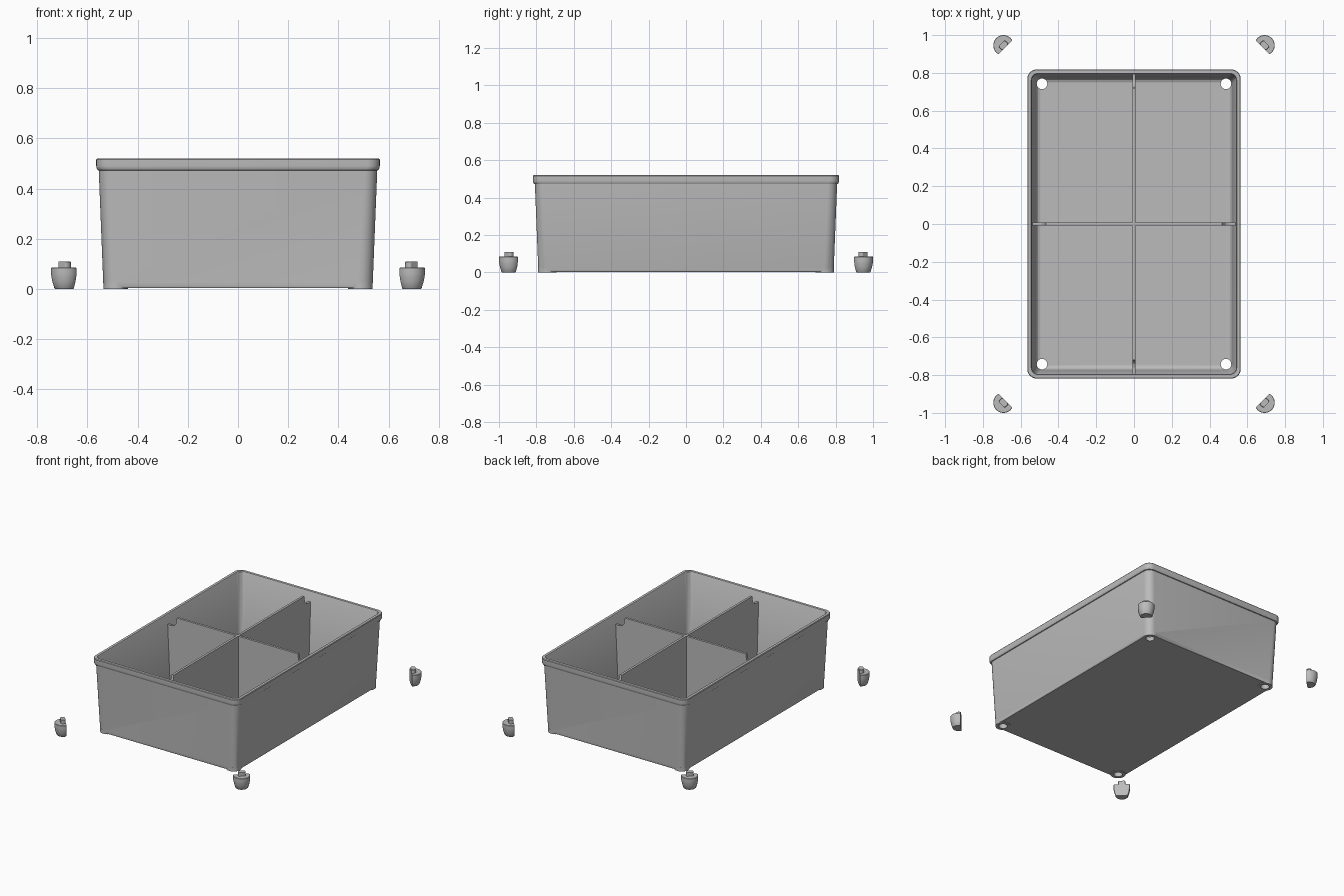
import bpy, bmesh, math
from mathutils import Matrix

cube = bpy.data.objects.get("Cube")
if cube:
    bpy.data.objects.remove(cube, do_unlink=True)

grey = bpy.data.materials.new("plain_grey")
grey.use_nodes = True
GREY = (0.5, 0.5, 0.5, 1)
grey.diffuse_color = GREY
grey.node_tree.nodes["Principled BSDF"].inputs["Base Color"].default_value = GREY

CORNERS = [(sx, sy) for sx in (1, -1) for sy in (1, -1)]
HOLE_X, HOLE_Y = 0.487, 0.742


def make_object(name, bm):
    bmesh.ops.recalc_face_normals(bm, faces=bm.faces)
    mesh = bpy.data.meshes.new(name)
    bm.to_mesh(mesh)
    bm.free()
    mesh.materials.append(grey)
    obj = bpy.data.objects.new(name, mesh)
    bpy.context.collection.objects.link(obj)
    return obj


def select_only(obj):
    bpy.ops.object.select_all(action='DESELECT')
    obj.select_set(True)
    bpy.context.view_layer.objects.active = obj


def smooth(obj, angle=35):
    select_only(obj)
    bpy.ops.object.shade_smooth_by_angle(angle=math.radians(angle))


def loft(rings):
    """Closed skin through rings that share a point count, capped at both ends."""
    bm = bmesh.new()
    loops = [[bm.verts.new(p) for p in ring] for ring in rings]
    n = len(loops[0])
    for a, b in zip(loops, loops[1:]):
        for i in range(n):
            j = (i + 1) % n
            bm.faces.new((a[i], a[j], b[j], b[i]))
    bm.faces.new(loops[0])
    bm.faces.new(loops[-1])
    return bm


def rounded_rect(inset, z, radius, steps=8):
    hx, hy = 0.565 - inset, 0.818 - inset
    ring = []
    for q, (sx, sy) in enumerate([(1, 1), (-1, 1), (-1, -1), (1, -1)]):
        for s in range(steps + 1):
            a = math.pi / 2 * (q + s / steps)
            ring.append((sx * (hx - radius) + radius * math.cos(a),
                         sy * (hy - radius) + radius * math.sin(a), z))
    return ring


def cylinder(name, x, y, z0, z1, r):
    bm = bmesh.new()
    bmesh.ops.create_cone(bm, cap_ends=True, segments=32, radius1=r, radius2=r, depth=z1 - z0,
                          matrix=Matrix.Translation((x, y, (z0 + z1) / 2)))
    return make_object(name, bm)


def boolean(target, tool, operation):
    mod = target.modifiers.new(operation, 'BOOLEAN')
    mod.operation, mod.object, mod.solver = operation, tool, 'EXACT'
    select_only(target)
    bpy.ops.object.modifier_apply(modifier=mod.name)
    bpy.data.objects.remove(tool, do_unlink=True)


# Tapered tray: outside wall, rim, inside wall and filleted floor (inset, z, corner radius)
profile = [
    (0.036, 0.003, 0.05), (0.031, 0.010, 0.05), (0.028, 0.022, 0.05),
    (0.010, 0.472, 0.05), (0.005, 0.474, 0.05), (0.001, 0.482, 0.05), (0.0, 0.49, 0.05),
    (0.0, 0.516, 0.05), (0.003, 0.52, 0.047),
    (0.021, 0.52, 0.034), (0.024, 0.516, 0.032),
    (0.045, 0.06, 0.032), (0.048, 0.046, 0.03), (0.056, 0.035, 0.025), (0.068, 0.03, 0.018),
]
tray = make_object("tray", loft([rounded_rect(*p) for p in profile]))

# Corner sockets under the tray, then the holes through them
for sx, sy in CORNERS:
    boolean(tray, cylinder("socket", sx * HOLE_X, sy * HOLE_Y, 0, 0.026, 0.049), 'UNION')
for sx, sy in CORNERS:
    boolean(tray, cylinder("hole", sx * HOLE_X, sy * HOLE_Y, -0.1, 0.2, 0.028), 'DIFFERENCE')
smooth(tray)


# Crossed dividers with a scooped notch at each end
def divider(name, half, top, angle):
    side = [(half - 0.02, 0.02), (half, 0.45), (half - 0.035, 0.45), (half - 0.055, 0.457),
            (half - 0.066, 0.472), (half - 0.07, 0.49), (half - 0.074, top)]
    outline = side + [(-u, z) for u, z in reversed(side)]
    bm = loft([[(u, y, z) for u, z in outline] for y in (-0.008, 0.008)])
    bmesh.ops.rotate(bm, verts=bm.verts, matrix=Matrix.Rotation(angle, 3, 'Z'))
    return make_object(name, bm)


divider("cross_divider", 0.541, 0.514, 0)
divider("long_divider", 0.794, 0.515, math.pi / 2)


# Loose feet: tapered D-shaped plugs with a flat side facing the tray and a flatted peg
def clipped_ring(r, z, low, high, steps=40):
    ring = []
    for i in range(steps):
        a = 2 * math.pi * i / steps
        u = r * math.cos(a)
        ring.append((max(low, min(high, u)), r * math.sin(a), z))
    return ring


for sx, sy in CORNERS:
    place = f"{'back' if sy > 0 else 'front'}_{'left' if sx > 0 else 'right'}"
    spin = Matrix.Rotation(math.atan2(-sy, -sx), 4, 'Z')
    move = Matrix.Translation((sx * 0.691, sy * 0.946, 0))
    body = [(0.038, 0.0), (0.041, 0.003), (0.049, 0.03), (0.053, 0.05), (0.054, 0.06),
            (0.054, 0.083), (0.052, 0.085)]
    peg = [(0.025, 0.08), (0.025, 0.108), (0.023, 0.11)]
    for part, rings, low, high in (("foot", body, -1, 0.015), ("foot_peg", peg, -0.016, 0.015)):
        bm = loft([clipped_ring(r, z, low, high) for r, z in rings])
        bmesh.ops.transform(bm, matrix=move @ spin, verts=bm.verts)
        smooth(make_object(f"{place}_{part}", bm))
